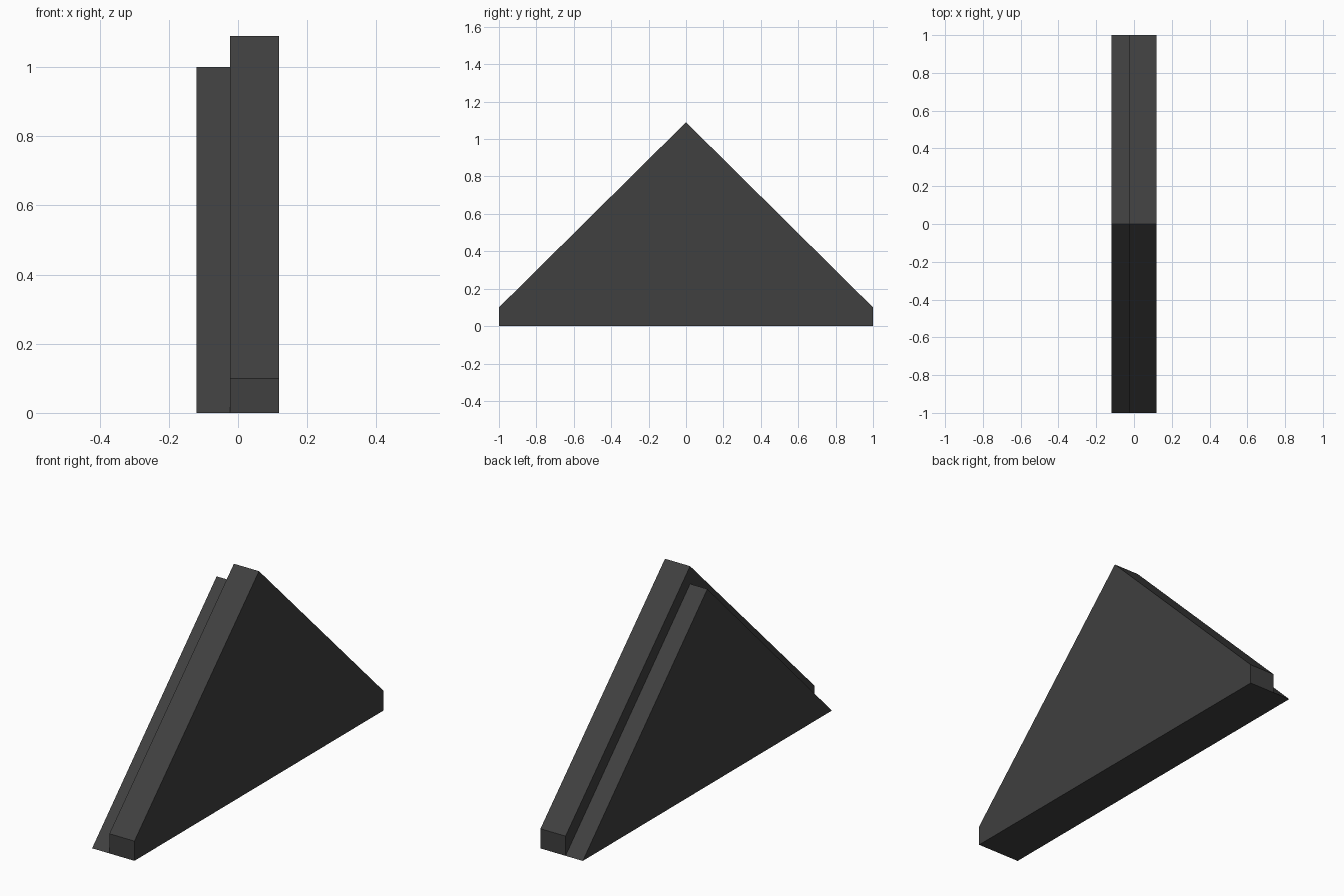
import bpy
import bmesh

if "Cube" in bpy.data.objects:
    bpy.data.objects.remove(bpy.data.objects["Cube"], do_unlink=True)

# Single charcoal colour
charcoal = bpy.data.materials.new("charcoal")
charcoal.use_nodes = True
colour = (0.05, 0.05, 0.05, 1)
charcoal.diffuse_color = colour
charcoal.node_tree.nodes["Principled BSDF"].inputs["Base Color"].default_value = colour


def slab(name, outline, x0, x1):
    """Extrude a (y, z) outline from x0 to x1."""
    bm = bmesh.new()
    face = bm.faces.new([bm.verts.new((x0, y, z)) for y, z in outline])
    ext = bmesh.ops.extrude_face_region(bm, geom=[face])
    moved = [v for v in ext["geom"] if isinstance(v, bmesh.types.BMVert)]
    bmesh.ops.translate(bm, verts=moved, vec=(x1 - x0, 0, 0))
    bmesh.ops.recalc_face_normals(bm, faces=bm.faces)
    mesh = bpy.data.meshes.new(name)
    bm.to_mesh(mesh)
    bm.free()
    mesh.materials.append(charcoal)
    obj = bpy.data.objects.new(name, mesh)
    bpy.context.collection.objects.link(obj)
    return obj


# Thick gable panel with short upright ends
slab("gable_panel", [(-1, 0), (1, 0), (1, 0.1), (0, 1.09), (-1, 0.1)], -0.023, 0.118)

# Thinner triangular ledge behind it, set lower
slab("inner_ledge", [(-1, 0), (1, 0), (0, 1.0)], -0.12, -0.023)
